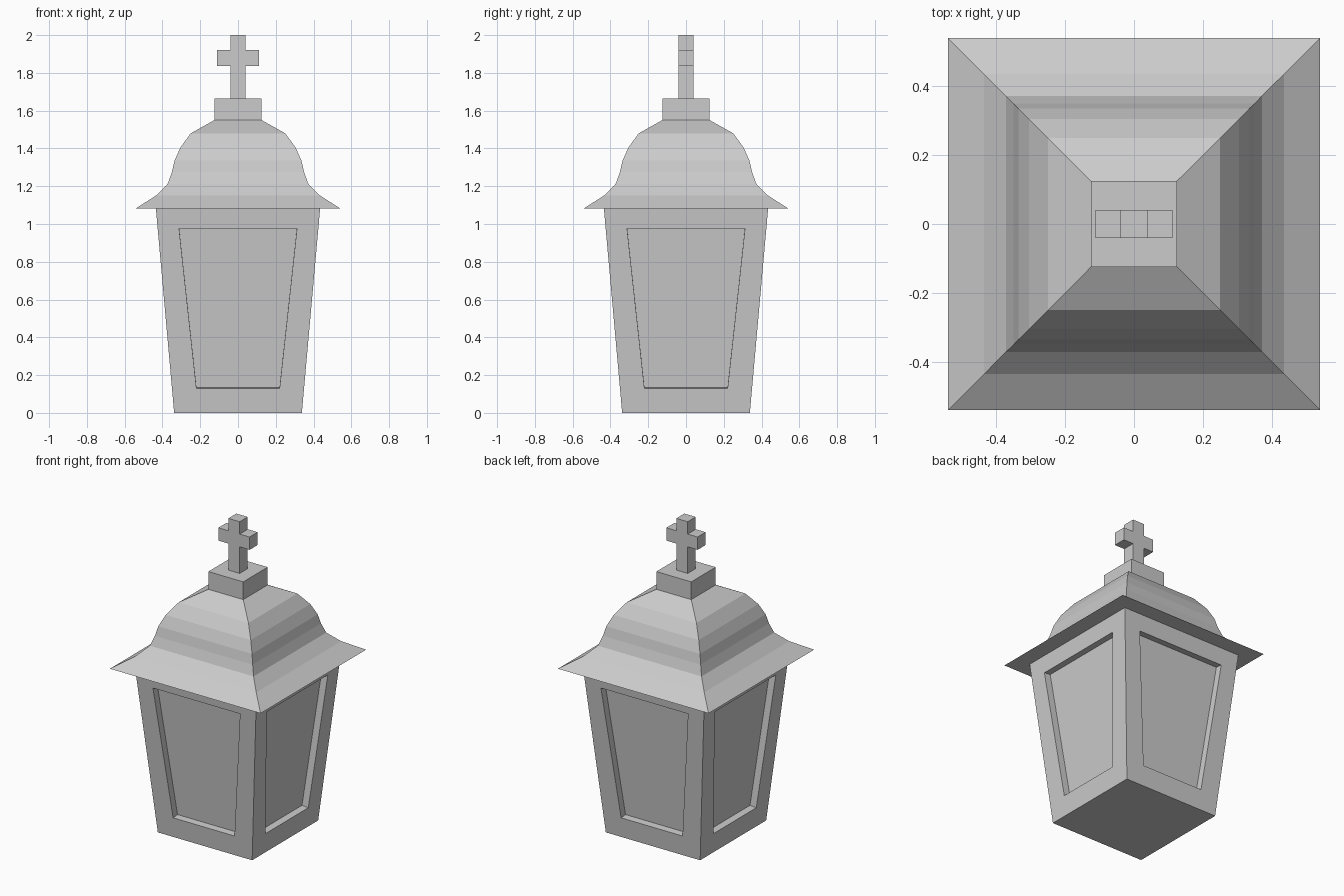
import bpy, bmesh
from mathutils import Vector

if "Cube" in bpy.data.objects:
    bpy.data.objects.remove(bpy.data.objects["Cube"], do_unlink=True)

# Single stone grey
stone = bpy.data.materials.new("stone_grey")
stone.use_nodes = True
GREY = (0.6, 0.6, 0.6, 1)
stone.diffuse_color = GREY
stone.node_tree.nodes["Principled BSDF"].inputs["Base Color"].default_value = GREY


def finish(name, bm):
    bmesh.ops.recalc_face_normals(bm, faces=bm.faces)
    mesh = bpy.data.meshes.new(name)
    bm.to_mesh(mesh)
    bm.free()
    mesh.materials.append(stone)
    obj = bpy.data.objects.new(name, mesh)
    bpy.context.collection.objects.link(obj)
    return obj


def square_loft(profile):
    """Closed solid with four sides from (half width, height) pairs."""
    bm = bmesh.new()
    corners = ((-1, -1), (1, -1), (1, 1), (-1, 1))
    rings = [[bm.verts.new((x * r, y * r, z)) for x, y in corners] for r, z in profile]
    for low, high in zip(rings, rings[1:]):
        for i in range(4):
            j = (i + 1) % 4
            bm.faces.new((low[i], low[j], high[j], high[i]))
    bm.faces.new(rings[0][::-1])
    bm.faces.new(rings[-1])
    bm.normal_update()
    return bm


# Tapered body with a recessed panel in each side
BASE, TOP, HEIGHT = 0.338, 0.435, 1.085
body = square_loft([(BASE, 0), (TOP, HEIGHT)])
sides = [f for f in body.faces if abs(f.normal.z) < 0.5]
bmesh.ops.inset_individual(body, faces=sides, thickness=0.12)
for face in sides:
    out = Vector((face.normal.x, face.normal.y, 0)).normalized()
    along = Vector((-out.y, out.x, 0))
    for v in face.verts:
        half, z = (0.22, 0.13) if v.co.z < HEIGHT / 2 else (0.312, 0.975)
        side = 1 if v.co.dot(along) > 0 else -1
        depth = BASE + (TOP - BASE) * z / HEIGHT
        v.co = out * depth + along * side * half + Vector((0, 0, z))
body.normal_update()
bmesh.ops.inset_individual(body, faces=sides, thickness=0, depth=-0.045)
finish("lantern_body", body)

# Flared bell roof
finish("bell_roof", square_loft([
    (0.54, 1.083), (0.435, 1.15), (0.372, 1.213), (0.35, 1.275),
    (0.336, 1.335), (0.305, 1.405), (0.25, 1.48), (0.125, 1.55)]))

# Block under the finial
finish("finial_block", square_loft([(0.125, 1.55), (0.125, 1.665)]))

# Cross finial: a stem with arms drawn out of its middle band
cross = square_loft([(0.041, 1.665), (0.041, 1.837), (0.041, 1.92), (0.041, 2.0)])
arms = [f for f in cross.faces
        if abs(f.normal.x) > 0.9 and 1.84 < f.calc_center_median().z < 1.92]
for f in arms:
    push = f.normal * 0.071
    new = bmesh.ops.extrude_discrete_faces(cross, faces=[f])["faces"][0]
    bmesh.ops.translate(cross, verts=new.verts, vec=push)
finish("cross_finial", cross)
